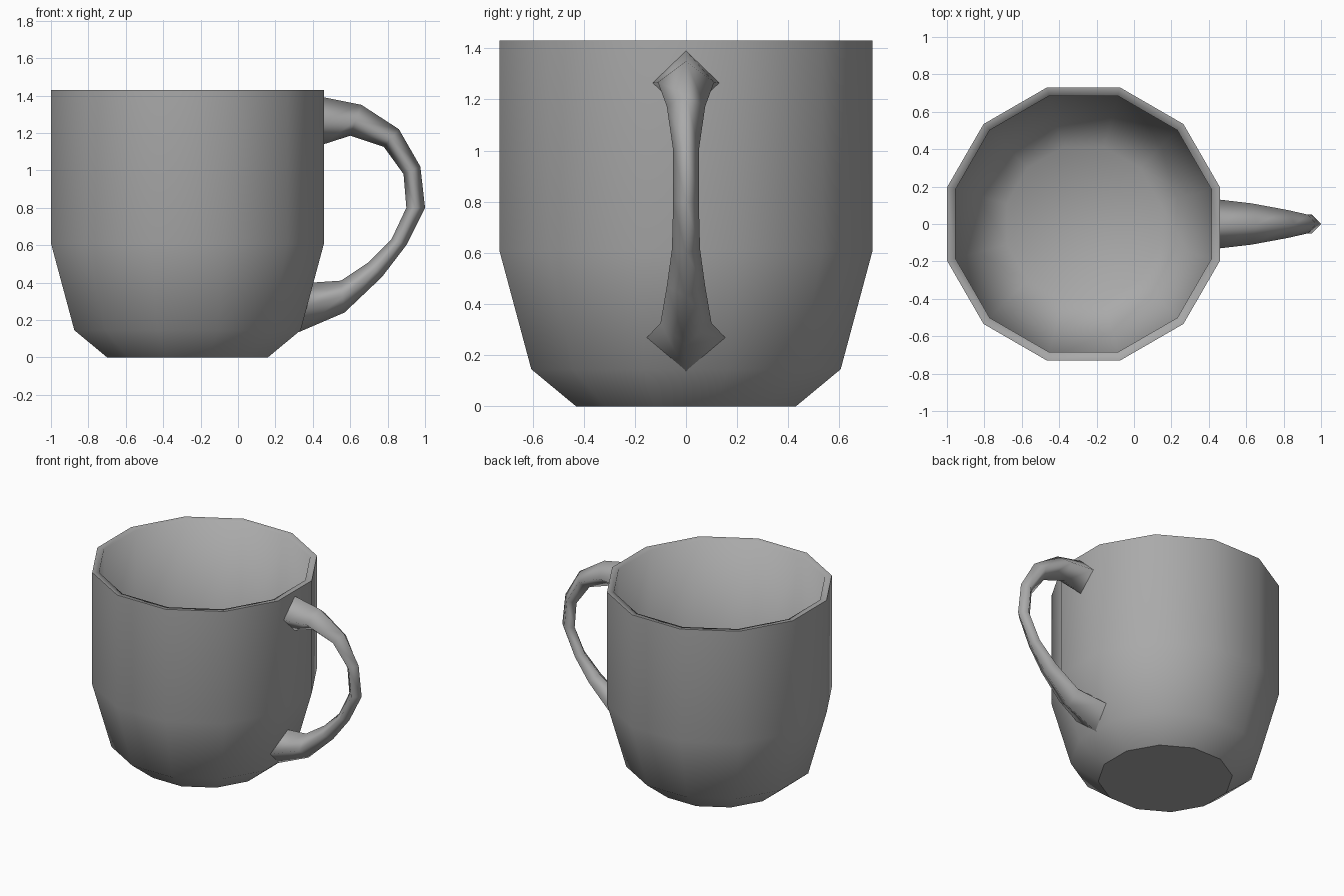
import bpy, bmesh, math

SIDES = 12
CENTRE_X = -0.27

cube = bpy.data.objects.get("Cube")
if cube:
    bpy.data.objects.remove(cube, do_unlink=True)

clay = bpy.data.materials.new("plain_grey")
clay.use_nodes = True
GREY = (0.4, 0.4, 0.4, 1)
clay.diffuse_color = GREY
clay.node_tree.nodes["Principled BSDF"].inputs["Base Color"].default_value = GREY


def loft(name, rings, sharp_rings=()):
    """Skin a list of closed rings, cap both ends, shade smooth."""
    bm = bmesh.new()
    loops = [[bm.verts.new(p) for p in ring] for ring in rings]
    n = len(loops[0])
    for a, b in zip(loops, loops[1:]):
        for i in range(n):
            j = (i + 1) % n
            bm.faces.new((a[i], a[j], b[j], b[i]))
    bm.faces.new(loops[0][::-1])
    bm.faces.new(loops[-1])
    bmesh.ops.recalc_face_normals(bm, faces=bm.faces[:])
    for f in bm.faces:
        f.smooth = True
    for r in sharp_rings:
        for i in range(n):
            bm.edges.get((loops[r][i], loops[r][(i + 1) % n])).smooth = False
    mesh = bpy.data.meshes.new(name)
    bm.to_mesh(mesh)
    bm.free()
    mesh.materials.append(clay)
    obj = bpy.data.objects.new(name, mesh)
    bpy.context.collection.objects.link(obj)
    return obj


def cup_ring(flat_radius, z):
    r = flat_radius / math.cos(math.pi / SIDES)
    angles = [2 * math.pi * (i + 0.5) / SIDES for i in range(SIDES)]
    return [(CENTRE_X + r * math.cos(a), r * math.sin(a), z) for a in angles]


# Cup: outer wall, rim, inner wall, floor (radius to flat side, height)
profile = [(0.43, 0), (0.605, 0.145), (0.73, 0.61), (0.73, 1.43),
           (0.685, 1.425), (0.685, 0.615), (0.565, 0.17), (0.41, 0.05)]
loft("cup", [cup_ring(r, z) for r, z in profile], sharp_rings=(0, 3))

# Handle: diamond sections (outer x, outer z, inner x, inner z, half width)
sections = [
    (0.46, 1.39, 0.46, 1.14, 0.13),
    (0.66, 1.35, 0.60, 1.185, 0.11),
    (0.86, 1.22, 0.78, 1.125, 0.075),
    (0.975, 1.02, 0.885, 0.98, 0.05),
    (1.0, 0.80, 0.90, 0.80, 0.05),
    (0.90, 0.60, 0.82, 0.63, 0.055),
    (0.77, 0.43, 0.70, 0.51, 0.075),
    (0.57, 0.24, 0.55, 0.41, 0.10),
    (0.325, 0.135, 0.40, 0.40, 0.155),
]


def diamond(ox, oz, ix, iz, w):
    mx, mz = (ox + ix) / 2, (oz + iz) / 2
    return [(ox, 0, oz), (mx, w, mz), (ix, 0, iz), (mx, -w, mz)]


loft("handle", [diamond(*s) for s in sections], sharp_rings=(0, len(sections) - 1))
